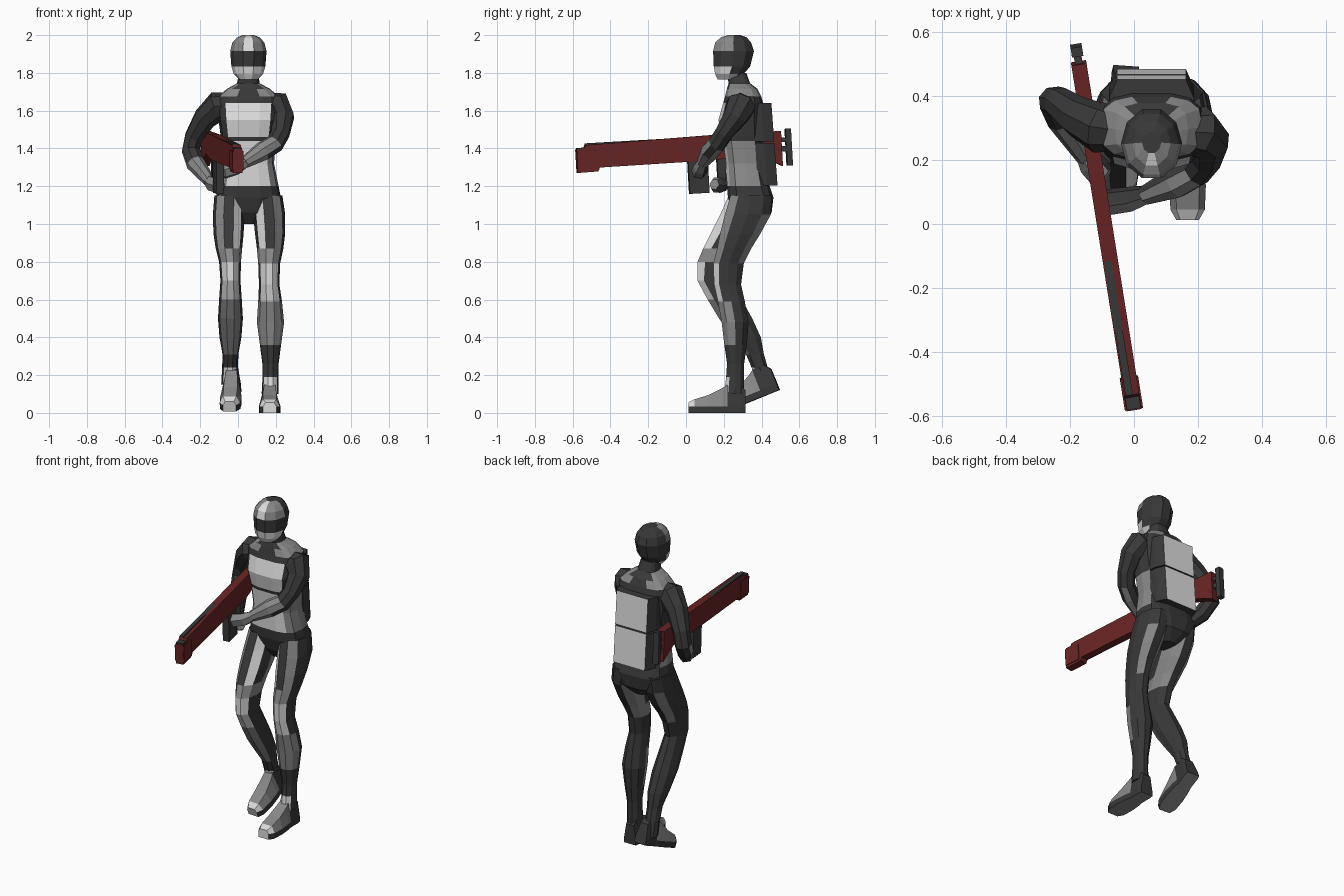
import bpy, bmesh, math
from mathutils import Vector, Matrix

if "Cube" in bpy.data.objects:
    bpy.data.objects.remove(bpy.data.objects["Cube"])


def mat(name, r, g, b):
    m = bpy.data.materials.new(name)
    m.diffuse_color = (r, g, b, 1)
    m.use_nodes = True
    m.node_tree.nodes["Principled BSDF"].inputs["Base Color"].default_value = m.diffuse_color
    return m


MATS = [mat("dark suit", .04, .04, .04), mat("grey armour", .25, .25, .25),
        mat("white armour", .72, .72, .72), mat("red gun", .14, .018, .018)]
DARK, GREY, WHITE, RED = range(4)
CX = .055  # body centre line


def finish(name, bm, rule):
    """Colour faces by a rule (centre, normal) and make the object."""
    bmesh.ops.recalc_face_normals(bm, faces=bm.faces)
    bm.normal_update()
    for f in bm.faces:
        f.material_index = rule(f.calc_center_median(), f.normal) if callable(rule) else rule
    me = bpy.data.meshes.new(name)
    bm.to_mesh(me)
    bm.free()
    for m in MATS:
        me.materials.append(m)
    ob = bpy.data.objects.new(name, me)
    bpy.context.collection.objects.link(ob)
    return ob


def loft(name, rings, rule, matrix=None):
    """Skin a list of point rings and cap both ends."""
    bm = bmesh.new()
    vs = [[bm.verts.new(p) for p in r] for r in rings]
    n = len(vs[0])
    for a, b in zip(vs, vs[1:]):
        for i in range(n):
            j = (i + 1) % n
            bm.faces.new((a[i], a[j], b[j], b[i]))
    bm.faces.new(vs[0])
    bm.faces.new(vs[-1])
    ob = finish(name, bm, rule)
    if matrix:
        ob.data.transform(matrix)
    return ob


def oval(cx, rx, yf, yb, z, n=10, p=1.0):
    """Horizontal ring with a flat front side; p < 1 makes it boxier."""
    pts = []
    for i in range(n):
        a = -math.pi / 2 + (i + .5) * 2 * math.pi / n
        c, s = math.cos(a), math.sin(a)
        pts.append((cx + rx * math.copysign(abs(c) ** p, c),
                    (yf + yb) / 2 + (yb - yf) / 2 * math.copysign(abs(s) ** p, s), z))
    return pts


def tube(name, path, rule, n=8):
    """Rings square to a path of (x, y, z, radius)."""
    pts = [Vector(q[:3]) for q in path]
    rings, side, last = [], None, None
    for i, q in enumerate(path):
        t = (pts[min(i + 1, len(pts) - 1)] - pts[max(i - 1, 0)]).normalized()
        side = t.orthogonal().normalized() if side is None else last.rotation_difference(t) @ side
        last, up = t, t.cross(side)
        rings.append([pts[i] + q[3] * (math.cos(2 * math.pi * k / n) * side +
                                       math.sin(2 * math.pi * k / n) * up) for k in range(n)])
    return loft(name, rings, rule)


# torso, pelvis and neck
def torso_rule(c, n):
    dx = abs(c.x - CX)
    if 1.665 < c.z < 1.735 and dx > .05:
        return GREY
    if n.y < -.3 and (1.2 < c.z < 1.44 or 1.455 < c.z < 1.645) and dx < .105:
        return WHITE
    if 1.19 < c.z < 1.45 and dx > .1 and c.y < .38:
        return GREY
    return DARK


TORSO = [(1.0, .04, .29, .40), (1.06, .12, .245, .455), (1.14, .172, .22, .465),
         (1.2, .16, .215, .445), (1.32, .136, .21, .42), (1.44, .143, .195, .41),
         (1.46, .146, .19, .41), (1.55, .158, .17, .41), (1.64, .165, .195, .41),
         (1.675, .16, .205, .40), (1.715, .115, .215, .38), (1.745, .06, .225, .34),
         (1.8, .05, .215, .32)]
loft("torso", [oval(CX, rx, f, b, z, 14, .65) for z, rx, f, b in TORSO], torso_rule)


# helmet with visor band
def head_rule(c, n):
    if c.y > .26 or c.z > 1.995:
        return DARK
    if 1.83 < c.z < 1.92 and c.y < .22:
        return DARK
    return WHITE if c.z < 1.83 or abs(c.x - CX) < .02 else GREY


HEAD = [(1.765, .05, .165, .28), (1.795, .078, .15, .31), (1.835, .09, .142, .345),
        (1.915, .096, .138, .365), (1.96, .085, .15, .35), (1.988, .06, .18, .325), (2.0, .03, .22, .29)]
loft("helmet", [oval(CX, rx, f, b, z) for z, rx, f, b in HEAD], head_rule)


# legs: rings are (z, centre x, half width, front y, back y)
def leg_rule(out):
    def rule(c, n):
        o = n.x * out
        if c.z > .8:
            if o > .8:
                return DARK
            if n.y < 0:
                if c.z < .88:
                    return GREY
                return WHITE if -.9 < o < -.3 else (GREY if o > .3 else DARK)
            return GREY if c.z < 1.02 and abs(o) > .3 else DARK
        if n.y < -.25 and c.z > .6:
            return WHITE
        if n.y < -.25 and c.z > .33:
            return GREY
        return WHITE if c.z < .2 and n.y < -.5 else DARK
    return rule


LEFT = [(1.15, .155, .08, .23, .46), (1.05, .165, .085, .2, .455), (.95, .17, .08, .175, .4),
        (.87, .17, .07, .16, .35), (.79, .165, .058, .14, .31), (.68, .165, .054, .145, .295),
        (.59, .17, .063, .165, .315), (.48, .172, .072, .185, .335), (.36, .172, .056, .2, .325),
        (.26, .172, .043, .215, .31), (.19, .172, .042, .21, .31), (.1, .17, .045, .2, .31)]
RIGHT = [(1.15, -.045, .08, .22, .455), (1.05, -.05, .083, .175, .44), (.95, -.05, .08, .125, .385),
         (.87, -.048, .07, .085, .32), (.8, -.042, .058, .056, .275), (.7, -.04, .053, .056, .245),
         (.6, -.04, .06, .11, .3), (.5, -.04, .066, .17, .355), (.4, -.04, .058, .245, .4),
         (.31, -.04, .042, .315, .415), (.24, -.042, .042, .345, .435), (.15, -.044, .045, .37, .46)]
for name, rings, out in (("left_leg", LEFT, 1), ("right_leg", RIGHT, -1)):
    loft(name, [oval(cx, rx, f, b, z) for z, cx, rx, f, b in rings], leg_rule(out))


# boots: sections are (y, half width, height)
def boot_rule(c, n):
    if n.z < -.7:
        return GREY
    if c.z < .03 or c.y > .22:
        return DARK
    return WHITE if c.y < .06 else GREY


BOOT = [(.012, .035, .055), (.045, .054, .072), (.12, .057, .095), (.19, .05, .13),
        (.22, .044, .15), (.29, .044, .15), (.314, .04, .12)]
SECT = [(-1, 0), (-1, .035), (-.65, 1), (.65, 1), (1, .035), (1, 0)]
rings = [[(w * u, y, v * h if v == 1 else v) for u, v in SECT] for y, w, h in BOOT]
loft("left_boot", rings, boot_rule, Matrix.Translation((.168, 0, 0)))
loft("right_boot", rings, boot_rule, Matrix.Translation((-.045, .205, .004))
     @ Matrix.Rotation(math.radians(-4), 4, 'Z') @ Matrix.Rotation(math.radians(22), 4, 'X'))

# arms, with a grey front on forearms and hands
tube("left_arm", [(.14, .29, 1.635, .06), (.205, .29, 1.625, .082), (.235, .26, 1.565, .066),
                  (.225, .2, 1.48, .05), (.195, .165, 1.425, .05), (.13, .13, 1.385, .052),
                  (.035, .09, 1.325, .032)],
     lambda c, n: GREY if c.z < 1.46 and c.x < .19 and n.y < .4 else DARK)
tube("right_arm", [(-.03, .29, 1.635, .06), (-.105, .3, 1.625, .08), (-.175, .335, 1.56, .064),
                   (-.235, .38, 1.46, .05), (-.25, .385, 1.39, .05), (-.225, .33, 1.32, .05),
                   (-.15, .21, 1.225, .032)],
     lambda c, n: GREY if c.z < 1.36 and n.y < -.1 else DARK)
tube("left_hand", [(.04, .092, 1.328, .03), (-.01, .078, 1.298, .04), (-.07, .07, 1.28, .042),
                   (-.105, .075, 1.285, .03)], lambda c, n: GREY if n.y < 0 else DARK, 6)
tube("right_hand", [(-.155, .215, 1.23, .03), (-.135, .19, 1.212, .042), (-.11, .165, 1.205, .045),
                    (-.085, .15, 1.21, .03)], lambda c, n: GREY if n.y < .3 else DARK, 6)

# backpack in two blocks, pale on the back
for name, z0, z1 in (("backpack_lower", 1.205, 1.428), ("backpack_upper", 1.436, 1.64)):
    def block(half, y_low, slope):
        return [(CX + sx * half, y_low - slope * (z - 1.2), z)
                for sx, z in ((-1, z0), (1, z0), (1, z1), (-1, z1))]
    loft(name, [block(.135, .38, .06), block(.132, .43, .075), block(.108, .485, .075)],
         lambda c, n: WHITE if n.y > .9 else DARK)

# rifle frame: local u runs from muzzle to butt, v is up
MUZZLE, BUTT = Vector((.0, -.58, 1.34)), Vector((-.182, .56, 1.406))
U = (BUTT - MUZZLE).normalized()
S = U.cross(Vector((0, 0, 1))).normalized()
V = S.cross(U)


def slab(name, outline, half, colour, shift=0):
    """Side outline (u, v) given thickness across the rifle."""
    loft(name, [[MUZZLE + U * u + V * v + S * (shift + s * half) for u, v in outline]
                for s in (-1, 1)], colour)


def bar(u0, u1, v0, v1):
    return [(u0, v0), (u1, v0), (u1, v1), (u0, v1)]


slab("rifle_body", [(0, -.07), (.11, -.068), (.12, -.048), (.6, -.045), (.82, -.04), (.92, -.02),
                    (1.03, -.06), (1.1, -.095), (1.1, .09), (.76, .09), (.05, .075), (.04, .055),
                    (0, .055)], .024, RED)
slab("muzzle_block", bar(.002, .1, -.055, .045), .029, RED)
slab("barrel_rail", bar(.05, .56, .07, .084), .012, DARK, -.008)
slab("muzzle_cap", bar(.004, .042, .04, .062), .022, DARK)
slab("magazine", bar(.595, .7, -.215, -.04), .02, DARK)
slab("pistol_grip", [(.75, -.2), (.79, -.2), (.8, -.03), (.75, -.03)], .016, DARK)
for name, o in (("butt_link_upper", bar(1.09, 1.13, .03, .055)), ("butt_link_lower", bar(1.09, 1.13, -.02, .01))):
    slab(name, o, .012, DARK)
slab("butt_pad", bar(1.125, 1.155, -.095, .1), .018, DARK)
